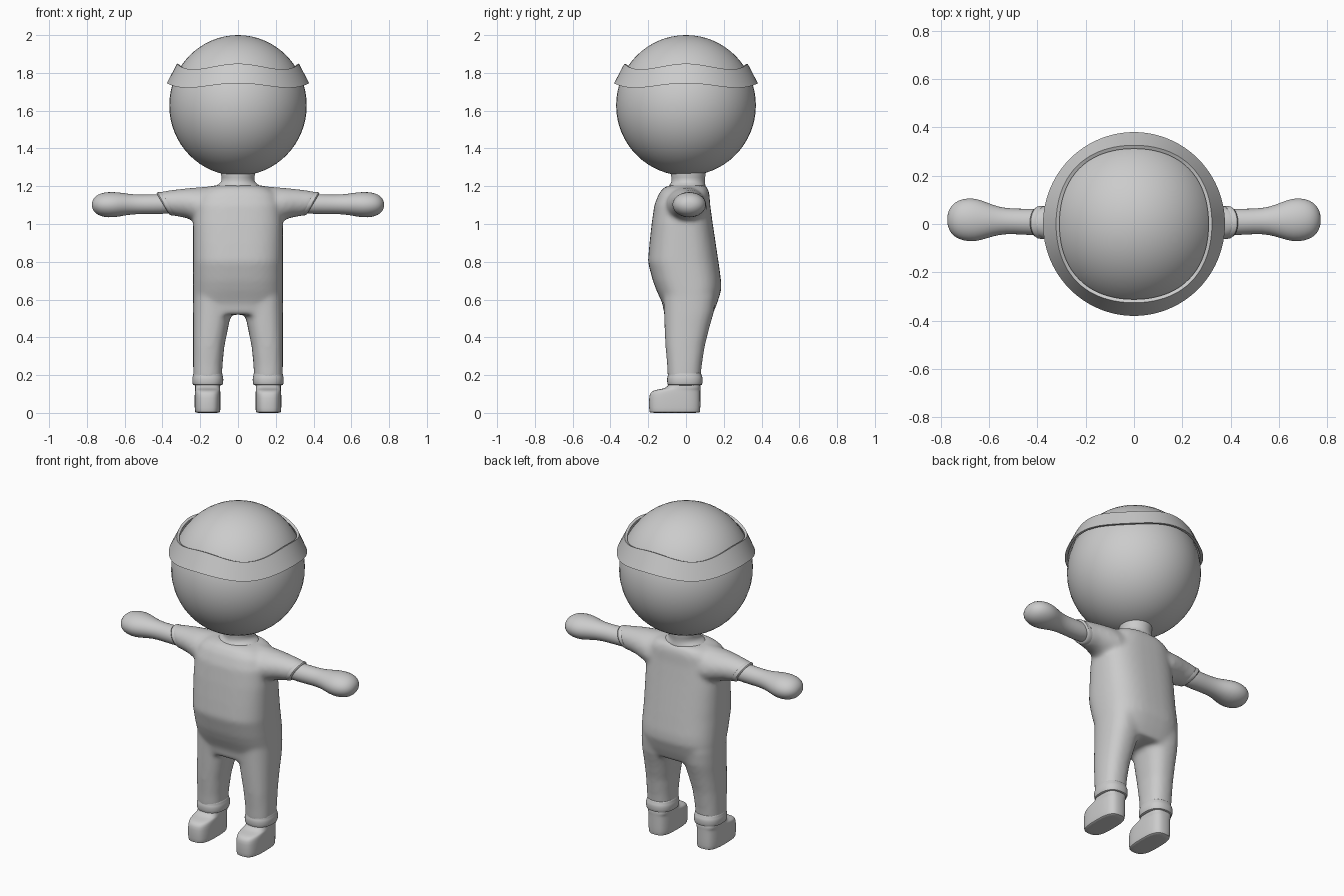
import bpy, bmesh, math

grey = bpy.data.materials.new("plain grey")
grey.diffuse_color = (0.6, 0.6, 0.6, 1)


def spow(v, p):
    return math.copysign(abs(v) ** p, v)


def loft(bm, sections, axis="z", n=2.0, seg=24, side=1, shear=0.0):
    """Closed tube through sections (t, c1, r1, c2, r2) along z (x, y) or along x (y, z)."""
    rings = []
    for t, c1, r1, c2, r2 in sections:
        ring = []
        for i in range(seg):
            a = 2 * math.pi * i / seg
            u = c1 + r1 * spow(math.cos(a), 2 / n)
            v = c2 + r2 * spow(math.sin(a), 2 / n)
            if axis == "z":
                co = (side * u, v, t)
            else:
                co = (side * (t + shear * (v - c2)), u, v)
            ring.append(bm.verts.new(co))
        rings.append(ring)
    for a, b in zip(rings, rings[1:]):
        for i in range(seg):
            j = (i + 1) % seg
            bm.faces.new((a[i], a[j], b[j], b[i]))
    bm.faces.new(rings[0])
    bm.faces.new(rings[-1])


def finish(name, bm, subdiv=0, mirror=False, angle=60):
    bmesh.ops.recalc_face_normals(bm, faces=bm.faces)
    me = bpy.data.meshes.new(name)
    bm.to_mesh(me)
    bm.free()
    me.materials.append(grey)
    ob = bpy.data.objects.new(name, me)
    bpy.context.collection.objects.link(ob)
    bpy.ops.object.select_all(action="DESELECT")
    bpy.context.view_layer.objects.active = ob
    ob.select_set(True)
    bpy.ops.object.shade_smooth_by_angle(angle=math.radians(angle))
    if mirror:
        ob.modifiers.new("mirror", "MIRROR").use_clip = False
    if subdiv:
        ob.modifiers.new("subdivision", "SUBSURF").levels = subdiv
        ob.modifiers["subdivision"].render_levels = subdiv
    return ob


# head
bm = bmesh.new()
bmesh.ops.create_uvsphere(bm, u_segments=48, v_segments=32, radius=1)
for v in bm.verts:
    v.co = (v.co.x * 0.364, v.co.y * 0.37, 1.628 + v.co.z * 0.372)
finish("head", bm)

# flared hat band with wavy edges
bm = bmesh.new()
rows = []
N = 96
for i in range(N):
    a = 2 * math.pi * i / N
    c, s, w = math.cos(a), math.sin(a), math.cos(4 * a)
    top, low = 1.834 + 0.015 * w, 1.733 + 0.012 * w
    r_top = 0.329 - 0.006 * w
    prof = ((r_top, top), (0.377, low), (0.36, low + 0.002), (r_top - 0.014, top - 0.006))
    rows.append([bm.verts.new((r * c, r * s * 1.01, z)) for r, z in prof])
for i in range(N):
    a, b = rows[i], rows[(i + 1) % N]
    for k in range(4):
        m = (k + 1) % 4
        bm.faces.new((a[k], b[k], b[m], a[m]))
finish("hat_band", bm, angle=35)

# neck with a spreading base
bm = bmesh.new()
loft(bm, [(1.17, 0, 0.14, 0.0, 0.11), (1.2, 0, 0.125, 0.005, 0.1), (1.212, 0, 0.1, 0.01, 0.092),
          (1.23, 0, 0.084, 0.012, 0.088), (1.26, 0, 0.09, 0.012, 0.092), (1.3, 0, 0.1, 0.012, 0.1)])
finish("neck", bm, subdiv=1)

# one-piece suit: torso, legs and sleeves fused into a smooth skin
bm = bmesh.new()
loft(bm, [(0.52, 0, 0.232, 0.013, 0.128), (0.58, 0, 0.237, 0.02, 0.145),
          (0.65, 0, 0.238, 0.015, 0.172), (0.7, 0, 0.238, 0.005, 0.181),
          (0.8, 0, 0.238, -0.015, 0.187), (0.9, 0, 0.238, -0.018, 0.175),
          (1.0, 0, 0.238, -0.02, 0.162), (1.1, 0, 0.23, -0.02, 0.148),
          (1.16, 0, 0.21, -0.01, 0.134), (1.19, 0, 0.17, -0.003, 0.118),
          (1.205, 0, 0.12, 0.005, 0.095)], n=2.7, seg=40)
for s in (1, -1):
    loft(bm, [(0.17, 0.161, 0.076, -0.01, 0.086), (0.25, 0.16, 0.078, -0.008, 0.092),
              (0.35, 0.155, 0.083, -0.005, 0.104), (0.45, 0.145, 0.093, 0.005, 0.119),
              (0.53, 0.137, 0.102, 0.015, 0.132), (0.62, 0.13, 0.108, 0.02, 0.14)],
         n=2.4, side=s)
    loft(bm, [(0.06, 0.0, 0.11, 1.09, 0.112), (0.2, 0.0, 0.11, 1.085, 0.105),
              (0.26, 0.002, 0.095, 1.095, 0.09), (0.32, 0.004, 0.08, 1.105, 0.073),
              (0.39, 0.006, 0.068, 1.107, 0.061)], axis="x", side=s, shear=0.6)
suit = finish("suit", bm)
rm = suit.modifiers.new("fuse", "REMESH")
rm.mode = "VOXEL"
rm.voxel_size = 0.012
rm.use_smooth_shade = True
sm = suit.modifiers.new("smooth", "SMOOTH")
sm.factor = 0.5
sm.iterations = 10

# sleeve hems
bm = bmesh.new()
loft(bm, [(0.36, 0.006, 0.066, 1.107, 0.059), (0.365, 0.006, 0.071, 1.107, 0.063),
          (0.395, 0.007, 0.069, 1.107, 0.062), (0.4, 0.007, 0.064, 1.107, 0.057)],
     axis="x", shear=0.6)
finish("sleeve_hem", bm, subdiv=1, mirror=True, angle=40)

# bare arms ending in rounded mitten hands
bm = bmesh.new()
loft(bm, [(0.3, 0.008, 0.055, 1.108, 0.052), (0.42, 0.008, 0.056, 1.105, 0.053),
          (0.5, 0.011, 0.052, 1.104, 0.051), (0.56, 0.013, 0.057, 1.104, 0.053),
          (0.61, 0.015, 0.075, 1.104, 0.061), (0.66, 0.017, 0.092, 1.102, 0.069),
          (0.71, 0.018, 0.088, 1.102, 0.066), (0.745, 0.018, 0.072, 1.102, 0.054),
          (0.767, 0.018, 0.044, 1.102, 0.032), (0.774, 0.018, 0.015, 1.102, 0.01)], axis="x")
finish("arm", bm, subdiv=1, mirror=True)

# trouser cuffs
bm = bmesh.new()
loft(bm, [(0.146, 0.16, 0.07, -0.006, 0.082), (0.146, 0.16, 0.08, -0.006, 0.092),
          (0.165, 0.16, 0.083, -0.006, 0.095), (0.188, 0.16, 0.083, -0.006, 0.095),
          (0.195, 0.16, 0.079, -0.006, 0.09), (0.21, 0.16, 0.078, -0.008, 0.089),
          (0.222, 0.16, 0.07, -0.008, 0.08)], n=2.4)
finish("trouser_cuff", bm, subdiv=1, mirror=True, angle=40)

# shoes: low toe in front, ankle at the back
bm = bmesh.new()
shoe = [(0.0, -0.188, 0.068, 0.06), (0.002, -0.193, 0.074, 0.066), (0.02, -0.197, 0.077, 0.069),
        (0.085, -0.197, 0.077, 0.069), (0.108, -0.19, 0.077, 0.068), (0.121, -0.17, 0.077, 0.067),
        (0.127, -0.125, 0.077, 0.067), (0.138, -0.095, 0.077, 0.067), (0.175, -0.085, 0.075, 0.066)]
loft(bm, [(z, 0.161, rx, (y0 + y1) / 2, (y1 - y0) / 2) for z, y0, y1, rx in shoe], n=3)
finish("shoe", bm, subdiv=1, mirror=True, angle=50)
